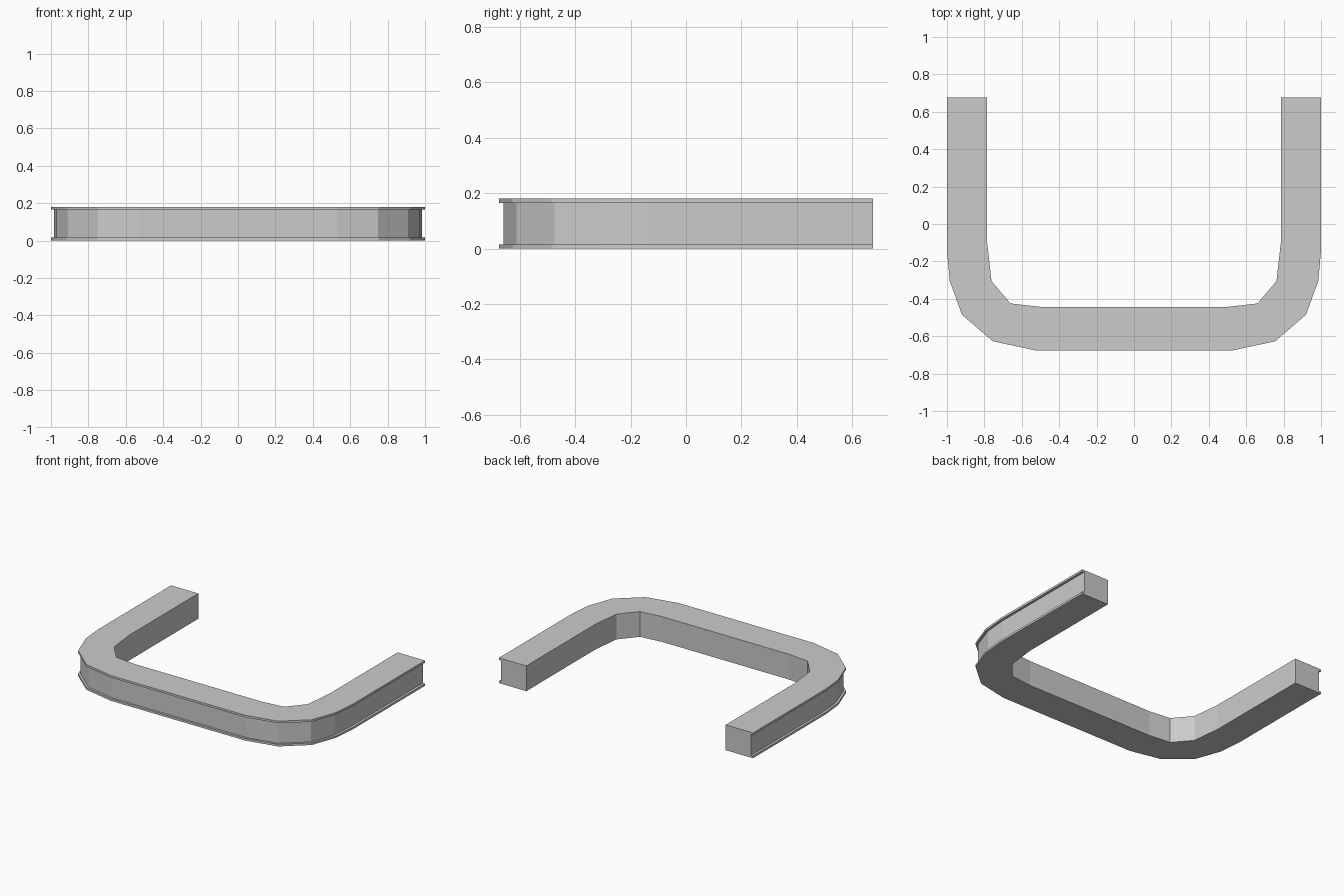
import bpy, bmesh

cube = bpy.data.objects.get("Cube")
if cube:
    bpy.data.objects.remove(cube, do_unlink=True)

grey = bpy.data.materials.new("light grey")
grey.use_nodes = True
colour = (0.6, 0.6, 0.6, 1)
grey.diffuse_color = colour
grey.node_tree.nodes["Principled BSDF"].inputs["Base Color"].default_value = colour

# Half outlines of the U in plan, from the left end to the front
LIP = [(1, .675), (1, -.14), (.985, -.305), (.92, -.485), (.755, -.627), (.53, -.675)]
WEB = [(.983, .675), (.983, -.14), (.97, -.3), (.908, -.475), (.748, -.613), (.53, -.66)]
INNER = [(.785, .675), (.785, -.1), (.762, -.305), (.66, -.425), (.5, -.443)]
HEIGHT, FLANGE = .18, .015


def mirrored(half):
    return half + [(-x, y) for x, y in reversed(half)]


bm = bmesh.new()


def ring(half, z):
    return [bm.verts.new((x, y, z)) for x, y in mirrored(half)]


def wall(a, b):
    for i in range(len(a) - 1):
        bm.faces.new((a[i], a[i + 1], b[i + 1], b[i]))


# Outer side: flange lip, recessed web, flange lip
top = HEIGHT - FLANGE
outer = [ring(LIP, 0), ring(LIP, FLANGE), ring(WEB, FLANGE),
         ring(WEB, top), ring(LIP, top), ring(LIP, HEIGHT)]
for low, high in zip(outer, outer[1:]):
    wall(low, high)

# Inner side
inner = [ring(INNER, HEIGHT), ring(INNER, 0)]
wall(*inner)

# Top, bottom and end caps
bm.faces.new(outer[-1] + inner[0][::-1])
bm.faces.new(outer[0] + inner[1][::-1])
for end in (0, -1):
    bm.faces.new([r[end] for r in outer + inner])
bmesh.ops.recalc_face_normals(bm, faces=bm.faces)

mesh = bpy.data.meshes.new("u_channel_bar")
bm.to_mesh(mesh)
bm.free()
mesh.materials.append(grey)
bar = bpy.data.objects.new("u_channel_bar", mesh)
bpy.context.collection.objects.link(bar)
